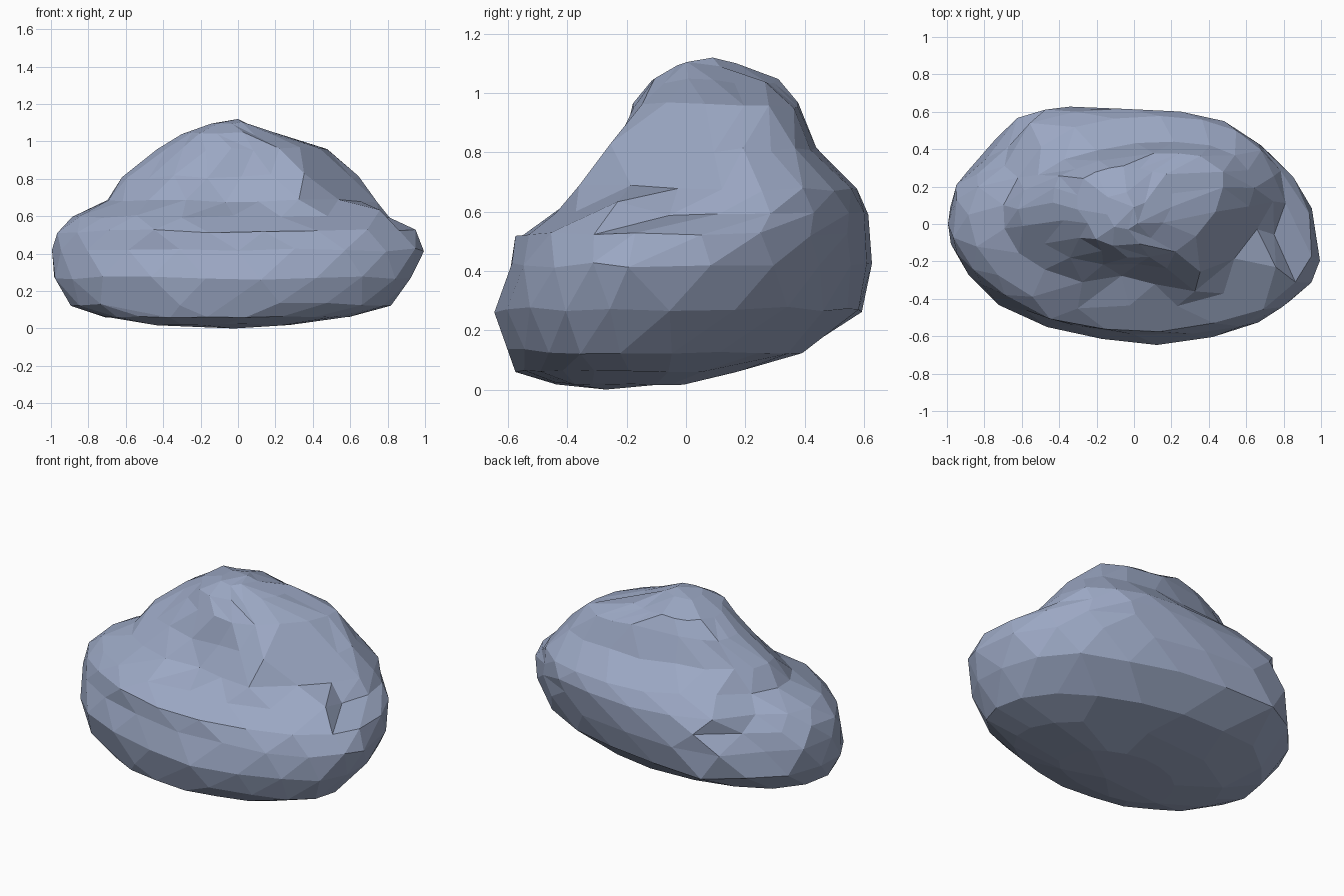
import bpy, bmesh, math, random
from mathutils import Vector

random.seed(7)
SEGMENTS = 20

cube = bpy.data.objects.get("Cube")
if cube:
    bpy.data.objects.remove(cube, do_unlink=True)

# Boulder outline by height: z, x min, x max, y min, y max, y of each end (x min, x max)
levels = [
    (0.02, -0.45, 0.30, -0.45, 0.0, -0.26, -0.26),
    (0.06, -0.72, 0.60, -0.57, 0.19, -0.20, -0.26),
    (0.13, -0.90, 0.82, -0.60, 0.39, -0.10, -0.22),
    (0.27, -1.0, 0.94, -0.635, 0.57, -0.02, -0.16),
    (0.42, -1.0, 0.99, -0.60, 0.62, 0.0, -0.14),
    (0.52, -0.97, 0.96, -0.58, 0.62, 0.02, -0.06),
    (0.60, -0.89, 0.83, -0.46, 0.62, 0.04, 0.12),
    (0.68, -0.71, 0.76, -0.34, 0.58, 0.03, 0.18),
    (0.81, -0.62, 0.64, -0.23, 0.43, 0.08, 0.20),
    (0.96, -0.44, 0.48, -0.18, 0.37, 0.17, 0.24),
    (1.04, -0.31, 0.21, -0.13, 0.31, 0.16, 0.17),
    (1.10, -0.16, 0.06, -0.03, 0.18, 0.11, 0.10),
]

# Lumps and hollows: centre, reach, push
bumps = [
    ((-0.48, 0.55, 0.50), 0.18, (-0.02, 0.04, 0.0)),    # rear right corner
    ((-0.56, 0.48, 0.26), 0.18, (-0.04, 0.06, 0.0)),    # rear right foot
    ((-0.45, 0.48, 0.67), 0.15, (0.0, 0.03, 0.05)),     # rear right shelf
    ((-0.78, 0.40, 0.52), 0.16, (0.05, -0.09, 0.0)),    # rear right hollow
    ((0.99, -0.18, 0.42), 0.12, (0.01, -0.06, 0.0)),    # left tip
    ((0.36, -0.16, 0.80), 0.16, (0.0, -0.14, 0.02)),    # front spur
    ((0.36, -0.28, 0.68), 0.16, (0.0, -0.06, 0.0)),     # front spur foot
    ((-0.05, -0.30, 0.68), 0.15, (0.0, 0.07, 0.0)),     # front hollow
    ((0.70, -0.25, 0.60), 0.13, (0.12, -0.04, 0.03)),   # left shoulder lump
    ((0.76, 0.0, 0.58), 0.12, (-0.06, 0.0, -0.03)),     # left gully
    ((0.45, 0.32, 0.88), 0.14, (0.02, 0.02, 0.0)),      # rear left crest
]


def ring_point(level, angle):
    """Point on one outline: an oval below, pointed at the front ends on the crag."""
    z, x0, x1, y0, y1, end0, end1 = level
    c, s = math.cos(angle), math.sin(angle)
    power = 0.96 if s > 0 else 1.0 if z < 0.65 else 1.1
    c, s = (math.copysign(abs(v) ** power, v) for v in (c, s))
    middle = (end0 + end1) / 2
    x = (x0 + x1) / 2 + (x1 - x0) / 2 * c
    y = middle + (end1 - end0) / 2 * c + (y1 - middle if s > 0 else middle - y0) * s
    return Vector((x, y, z))


def weathered(p):
    """Push a point by the nearby lumps, then roughen it."""
    moved = p.copy()
    for centre, reach, push in bumps:
        moved += Vector(push) * math.exp(-((p - Vector(centre)).length / reach) ** 2)
    rough = 0.01 if p.z > 0.1 else 0.005
    return moved + Vector([random.uniform(-rough, rough) for _ in range(3)])


# Staggered rings joined by triangles
bm = bmesh.new()
step = math.tau / SEGMENTS
rings = []
for i, level in enumerate(levels):
    rings.append([bm.verts.new(weathered(ring_point(level, (k + i % 2 / 2) * step)))
                  for k in range(SEGMENTS)])
for i in range(len(rings) - 1):
    low, high = rings[i], rings[i + 1]
    for k in range(SEGMENTS):
        n = (k + 1) % SEGMENTS
        if i % 2 == 0:
            bm.faces.new((low[k], low[n], high[k]))
            bm.faces.new((low[n], high[n], high[k]))
        else:
            bm.faces.new((low[k], high[n], high[k]))
            bm.faces.new((low[k], low[n], high[n]))

# Close the underside and the peak
for ring, tip in ((rings[0], (-0.02, -0.27, 0.0)), (rings[-1], (0.0, 0.09, 1.12))):
    end = bm.verts.new(tip)
    for k in range(SEGMENTS):
        bm.faces.new((ring[k], ring[(k + 1) % SEGMENTS], end))

# Merge crowded points and near-flat neighbours into larger facets
bmesh.ops.remove_doubles(bm, verts=bm.verts[:], dist=0.06)
bmesh.ops.dissolve_limit(bm, angle_limit=math.radians(5), verts=bm.verts[:], edges=bm.edges[:])
bmesh.ops.recalc_face_normals(bm, faces=bm.faces[:])

mesh = bpy.data.meshes.new("boulder")
bm.to_mesh(mesh)
bm.free()
boulder = bpy.data.objects.new("boulder", mesh)
bpy.context.collection.objects.link(boulder)

# Blue grey stone
stone = bpy.data.materials.new("blue_grey_stone")
stone.use_nodes = True
colour = (0.33, 0.39, 0.55, 1.0)
stone.diffuse_color = colour
for node in stone.node_tree.nodes:
    if node.type == "BSDF_PRINCIPLED":
        node.inputs["Base Color"].default_value = colour
        node.inputs["Roughness"].default_value = 0.9
mesh.materials.append(stone)
